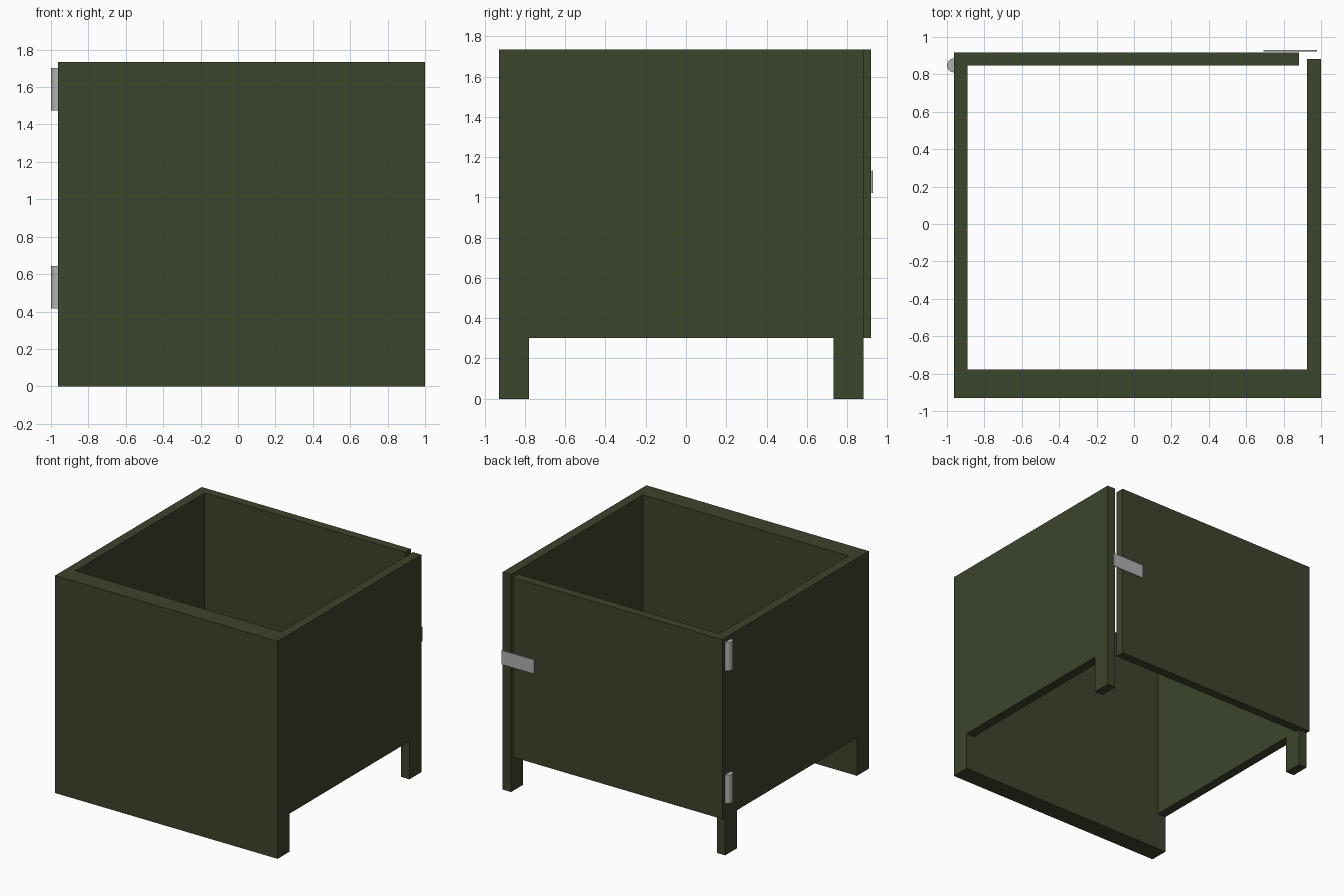
import bpy, bmesh, math

if "Cube" in bpy.data.objects:
    bpy.data.objects.remove(bpy.data.objects["Cube"])

def material(name, rgb):
    m = bpy.data.materials.new(name)
    m.diffuse_color = (*rgb, 1)
    m.use_nodes = True
    m.node_tree.nodes["Principled BSDF"].inputs["Base Color"].default_value = m.diffuse_color
    return m

GREEN = material("dark_olive", (0.045, 0.058, 0.025))
GREY = material("hinge_grey", (0.44, 0.44, 0.44))

TOP, GAP = 1.735, 0.303          # overall height, clearance under side panels
FRONT, INNER = -0.929, -0.779    # front slab faces
LEFT, RIGHT = -0.963, 1.0
DOOR_IN, DOOR_OUT = 0.848, 0.918
END = 0.882                      # back end of side walls
THICK = 0.074

def finish(bm, name, mat):
    bmesh.ops.recalc_face_normals(bm, faces=bm.faces[:])
    me = bpy.data.meshes.new(name)
    bm.to_mesh(me)
    bm.free()
    me.materials.append(mat)
    ob = bpy.data.objects.new(name, me)
    bpy.context.collection.objects.link(ob)
    return ob

def box(name, lo, hi, mat):
    bm = bmesh.new()
    bmesh.ops.create_cube(bm, size=1)
    for v in bm.verts:
        v.co = [lo[i] if v.co[i] < 0 else hi[i] for i in range(3)]
    return finish(bm, name, mat)

def side_panel(name, x0, x1, profile):
    """Extrude a (y, z) outline from x0 to x1."""
    bm = bmesh.new()
    face = bm.faces.new([bm.verts.new((x0, y, z)) for y, z in profile])
    ext = bmesh.ops.extrude_face_region(bm, geom=[face])
    verts = [g for g in ext["geom"] if isinstance(g, bmesh.types.BMVert)]
    bmesh.ops.translate(bm, verts=verts, vec=(x1 - x0, 0, 0))
    return finish(bm, name, GREEN)

# Thick front slab reaching the ground
box("front_panel", (LEFT, FRONT, 0), (RIGHT, INNER, TOP), GREEN)

# Side panels, each with a leg at the back; the left one stops at the door
leg = [(INNER, GAP), (END - 0.15, GAP), (END - 0.15, 0), (END, 0)]
side_panel("right_panel", RIGHT - THICK, RIGHT, leg + [(END, TOP), (INNER, TOP)])
side_panel("left_panel", LEFT, LEFT + THICK,
           leg + [(END, GAP), (DOOR_IN, GAP), (DOOR_IN, TOP), (INNER, TOP)])

# Hinged back door, leaving a gap at the right wall
box("door", (LEFT, DOOR_IN, GAP), (0.883, DOOR_OUT, TOP), GREEN)

# Thin latch plate across the gap
box("latch", (0.693, 0.922, 1.022), (0.979, 0.929, 1.134), GREY)

# Hinge barrels on the door corner
for name, z in (("lower_hinge", 0.53), ("upper_hinge", 1.588)):
    bpy.ops.mesh.primitive_cylinder_add(vertices=32, radius=0.037, depth=0.226,
                                        location=(LEFT, DOOR_IN, z))
    ob = bpy.context.object
    ob.name = name
    ob.data.materials.append(GREY)
    bpy.ops.object.shade_smooth_by_angle(angle=math.radians(30))
